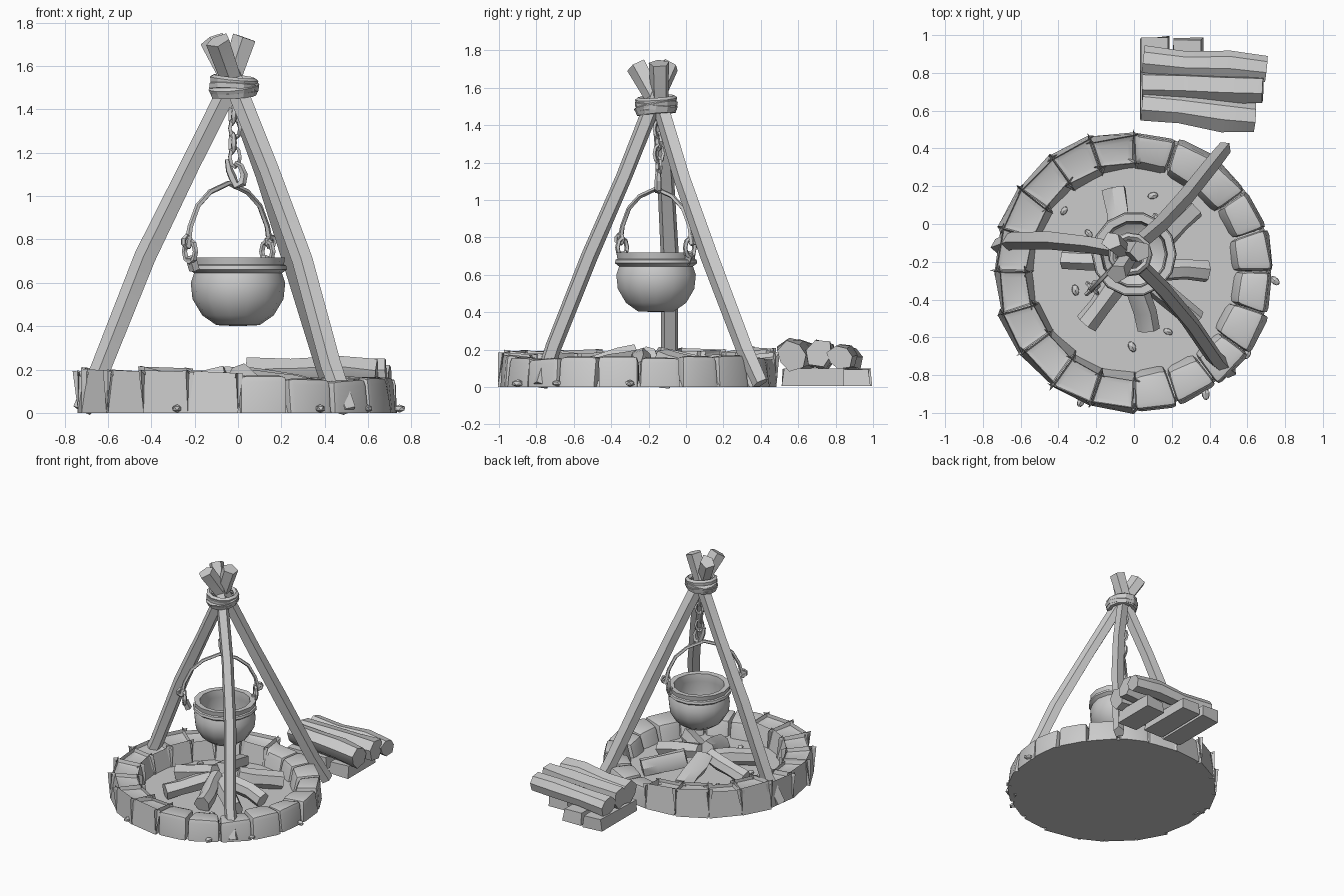
import bpy, bmesh, math, random
from mathutils import Vector, Matrix

if "Cube" in bpy.data.objects:
    bpy.data.objects.remove(bpy.data.objects["Cube"])

random.seed(4)
CX, CY = 0.0, -0.25          # centre of the fire ring


def finish(name, bm, angle=30):
    bmesh.ops.recalc_face_normals(bm, faces=bm.faces)
    me = bpy.data.meshes.new(name)
    bm.to_mesh(me)
    bm.free()
    ob = bpy.data.objects.new(name, me)
    bpy.context.collection.objects.link(ob)
    bpy.ops.object.select_all(action='DESELECT')
    ob.select_set(True)
    bpy.context.view_layer.objects.active = ob
    bpy.ops.object.shade_smooth_by_angle(angle=math.radians(angle))
    return ob


def sweep(bm, pts, radii, sides=5, closed=False, jitter=0.0, squash=1.0, twist=0.0):
    """Polygon section carried along a path."""
    pts = [Vector(p) for p in pts]
    n = len(pts)
    if not isinstance(radii, (list, tuple)):
        radii = [radii] * n
    wob = [1 + random.uniform(-jitter, jitter) for _ in range(sides)]
    rings, ref = [], None
    for i, p in enumerate(pts):
        a = pts[i - 1] if (i or closed) else p
        b = pts[(i + 1) % n] if (i < n - 1 or closed) else p
        t = (b - a).normalized()
        if ref is None:
            ref = t.orthogonal() if abs(t.z) > 0.7 else Vector((0, 0, 1))
        u = (ref - t * ref.dot(t)).normalized()
        ref = u
        v = t.cross(u)
        ring = []
        for k in range(sides):
            ang = 2 * math.pi * k / sides + twist
            r = radii[i] * wob[k] * (1 + random.uniform(-jitter, jitter) * 0.5)
            ring.append(bm.verts.new(p + u * math.cos(ang) * r * squash + v * math.sin(ang) * r))
        rings.append(ring)
    for i in range(n if closed else n - 1):
        r0, r1 = rings[i], rings[(i + 1) % n]
        for k in range(sides):
            bm.faces.new((r0[k], r0[(k + 1) % sides], r1[(k + 1) % sides], r1[k]))
    if not closed:
        bm.faces.new(rings[0])
        bm.faces.new(rings[-1])


def oval(c, a, b, n, rot):
    """Closed loop, a across and b along local z."""
    return [Vector(c) + rot @ Vector((a * math.cos(2 * math.pi * k / n), 0,
                                      b * math.sin(2 * math.pi * k / n))) for k in range(n)]


def log(name, p0, p1, r, sides=6, squash=1.0, jitter=0.15, twist=0.3):
    p0, p1 = Vector(p0), Vector(p1)
    pts = [p0.lerp(p1, f) + Vector([random.uniform(-.1, .1) * r for _ in range(3)]) for f in (0, .35, .7, 1)]
    bm = bmesh.new()
    sweep(bm, pts, [r, r * .96, r * 1.02, r * .95], sides, jitter=jitter, squash=squash, twist=twist)
    finish(name, bm, 35)


# ground disc
bm = bmesh.new()
bmesh.ops.create_cone(bm, cap_ends=True, segments=40, radius1=0.725, radius2=0.70, depth=0.035,
                      matrix=Matrix.Translation((CX, CY, 0.0175)))
finish("ash_bed", bm)

# ring of chunky bevelled stones
N = 20
for i in range(N):
    a0, a1 = (2 * math.pi * (i + e) / N for e in (0.015, 0.985))
    h = random.uniform(0.155, 0.178)
    ri, ro = 0.53 + random.uniform(-.015, .01), 0.742 + random.uniform(-.01, .016)
    bm = bmesh.new()
    bmesh.ops.create_cube(bm, size=1)
    for v in bm.verts:
        top, out = v.co.z > 0, v.co.x > 0
        r = (ro - .015 * top) if out else (ri + .035 * top)
        r += random.uniform(-.008, .008)
        a = (a1 if v.co.y > 0 else a0) + random.uniform(-.008, .008)
        z = h - (0 if out else .015) + random.uniform(-.012, .004) if top else 0.0
        v.co = (CX + r * math.cos(a), CY + r * math.sin(a), z)
    edges = [e for e in bm.edges if max(v.co.z for v in e.verts) > 0.05]
    bmesh.ops.bevel(bm, geom=edges, offset=0.032, segments=2, profile=0.6, affect='EDGES', clamp_overlap=True)
    for v in bm.verts:
        v.co.z = max(v.co.z, 0)
    finish("ring_stone_%02d" % (i + 1), bm, 28)

# pebbles and splinters inside and outside the ring
bm = bmesh.new()
spots = [(-.31, -.35, .035), (-.24, -.05, .035), (.1, .15, .035), (.18, -.57, .035), (-.01, -.65, .035),
         (-.37, .07, .035), (-.28, -.94, .012), (.6, -.69, .012), (-.72, -.12, .012), (.38, -.9, .012), (.745, -.3, .012)]
for x, y, z in spots:
    bmesh.ops.create_icosphere(bm, subdivisions=1, radius=random.uniform(.022, .034),
                               matrix=Matrix.Translation((x, y, z + .008)) @ Matrix.Rotation(random.random() * 6, 4, 'Z')
                               @ Matrix.Diagonal((1.1, .7, .6, 1)))
for v in bm.verts:
    v.co.z = max(v.co.z, 0)
finish("pebbles", bm, 10)

# firewood leaning inwards
fire = [((-.10, .18), (-.05, -.15)), ((.32, .09), (.08, -.13)), ((.39, -.25), (.04, -.24)),
        ((.33, -.50), (.06, -.28)), ((.09, -.56), (.01, -.27)), ((-.25, -.53), (-.06, -.26)), ((-.37, -.19), (-.05, -.2))]
for i, (o, c) in enumerate(fire):
    log("fire_log_%d" % (i + 1), (*o, .085), (*c, .14 if i % 2 else .165), .062, 6)

# tripod legs, crossing at the lashing
legs = {
    "left_leg": [(-.715, -.12, .01), (-.63, -.09, .2), (-.425, -.09, .72), (-.22, -.11, 1.14), (-.06, -.14, 1.46), (.035, -.145, 1.73)],
    "back_right_leg": [(.475, .40, .02), (.41, .32, .2), (.26, .13, .7), (.13, -.01, 1.1), (.0, -.12, 1.46), (-.09, -.26, 1.72)],
    "front_right_leg": [(.505, -.78, .01), (.43, -.71, .22), (.30, -.52, .7), (.145, -.335, 1.12), (.01, -.2, 1.46), (-.12, -.09, 1.72)],
}
for name, pts in legs.items():
    bm = bmesh.new()
    sweep(bm, pts, [.043, .046, .049, .046, .046, .056], 5, jitter=.12)
    finish(name, bm)

# rope lashing
for i, (z, tx, ty, r) in enumerate([(1.475, 8, -5, .093), (1.505, -9, 6, .1), (1.535, 6, 9, .097), (1.50, 16, -10, .1)]):
    rot = (Matrix.Rotation(math.radians(tx * .6), 3, 'X') @ Matrix.Rotation(math.radians(ty * .6), 3, 'Y')
           @ Matrix.Rotation(math.pi / 2, 3, 'X'))
    bm = bmesh.new()
    sweep(bm, oval((-.02, -.16, z), r, r, 11, rot), .02, 5, closed=True, jitter=.1)
    finish("rope_wrap_%d" % (i + 1), bm)

# hanging chain and hook
for i in range(5):
    rot = Matrix.Rotation(math.radians(25 + 90 * (i % 2)), 3, 'Z')
    bm = bmesh.new()
    sweep(bm, oval((-.02 + .006 * (-1) ** i, -.145, 1.445 - i * .066), .026, .046, 8, rot), .0105, 4, closed=True)
    finish("chain_link_%d" % (i + 1), bm)
bm = bmesh.new()
sweep(bm, [(-.05, -.15, 1.17), (-.04, -.15, 1.12), (-.025, -.15, 1.085), (-.01, -.15, 1.05), (.02, -.15, 1.06),
           (.028, -.15, 1.10), (.012, -.15, 1.14), (-.015, -.15, 1.155)], [.012, .018, .02, .021, .02, .018, .014, .01], 5)
finish("pot_hook", bm)

# cauldron turned from a profile
prof = [(0, .4), (.10, .405), (.165, .45), (.21, .525), (.218, .60), (.203, .645), (.226, .662), (.222, .68), (.212, .685),
        (.217, .718), (.178, .716), (.172, .66), (.188, .58), (.165, .49), (.09, .44), (0, .435)]
bm = bmesh.new()
vs = [bm.verts.new((r, 0, z)) for r, z in prof]
es = [bm.edges.new(p) for p in zip(vs, vs[1:])]
bmesh.ops.spin(bm, geom=vs + es, cent=(0, 0, 0), axis=(0, 0, 1), angle=2 * math.pi, steps=14, use_duplicate=False)
bmesh.ops.remove_doubles(bm, verts=bm.verts, dist=.0005)
bmesh.ops.translate(bm, verts=bm.verts, vec=(0, -.16, 0))
finish("cauldron", bm, 35)

# bail handle on the diagonal, with an ear and ring at each end
A, B = Vector((-.235, -.355, 0)), Vector((.15, .035, 0))
path = [(0, .76), (.04, .86), (.13, .955), (.28, 1.02), (.5, 1.06), (.72, 1.02), (.87, .955), (.96, .86), (1, .76)]
bm = bmesh.new()
sweep(bm, [A.lerp(B, f) + Vector((0, 0, z)) for f, z in path], [.017] + [.013] * 7 + [.017], 5)
finish("bail_handle", bm)
D = (B - A).normalized()
yaw = math.atan2(D.y, D.x)
for name, P, s in (("left_ear", A, 1), ("right_ear", B, -1)):
    bm = bmesh.new()
    side = Matrix.Rotation(yaw + math.pi / 2, 3, 'Z')
    sweep(bm, oval(P + D * s * .02 + Vector((0, 0, .745)), .036, .05, 8, side), .013, 5, closed=True)
    sweep(bm, oval(P + Vector((0, 0, .79)), .026, .026, 7, Matrix.Rotation(yaw, 3, 'Z')), .012, 5, closed=True)
    sweep(bm, [P + D * s * .05 + Vector((0, 0, .66)), P + D * s * .025 + Vector((0, 0, .72))], .026, 5)
    finish(name, bm)

# spare wood stack: split planks below, three logs on top
for i, (x, y0, y1, w) in enumerate([(.11, .55, .99, .078), (.285, .56, .98, .08), (.50, .52, .84, .082)]):
    bm = bmesh.new()
    bmesh.ops.create_cube(bm, size=1)
    for v in bm.verts:
        v.co = (x + 2 * w * v.co.x * (1 if v.co.z < 0 else .9) + random.uniform(-.006, .006),
                (y1 if v.co.y > 0 else y0) + random.uniform(-.012, .008),
                random.uniform(.085, .1) if v.co.z > 0 else .005)
    finish("stack_plank_%d" % (i + 1), bm)
log("stack_log_front", (.04, .64, .175), (.645, .56, .17), .09, 7, squash=.95)
log("stack_log_middle", (.05, .735, .165), (.68, .715, .175), .075, 6)
log("stack_log_back", (.05, .865, .16), (.705, .83, .165), .08, 7, squash=.9)
